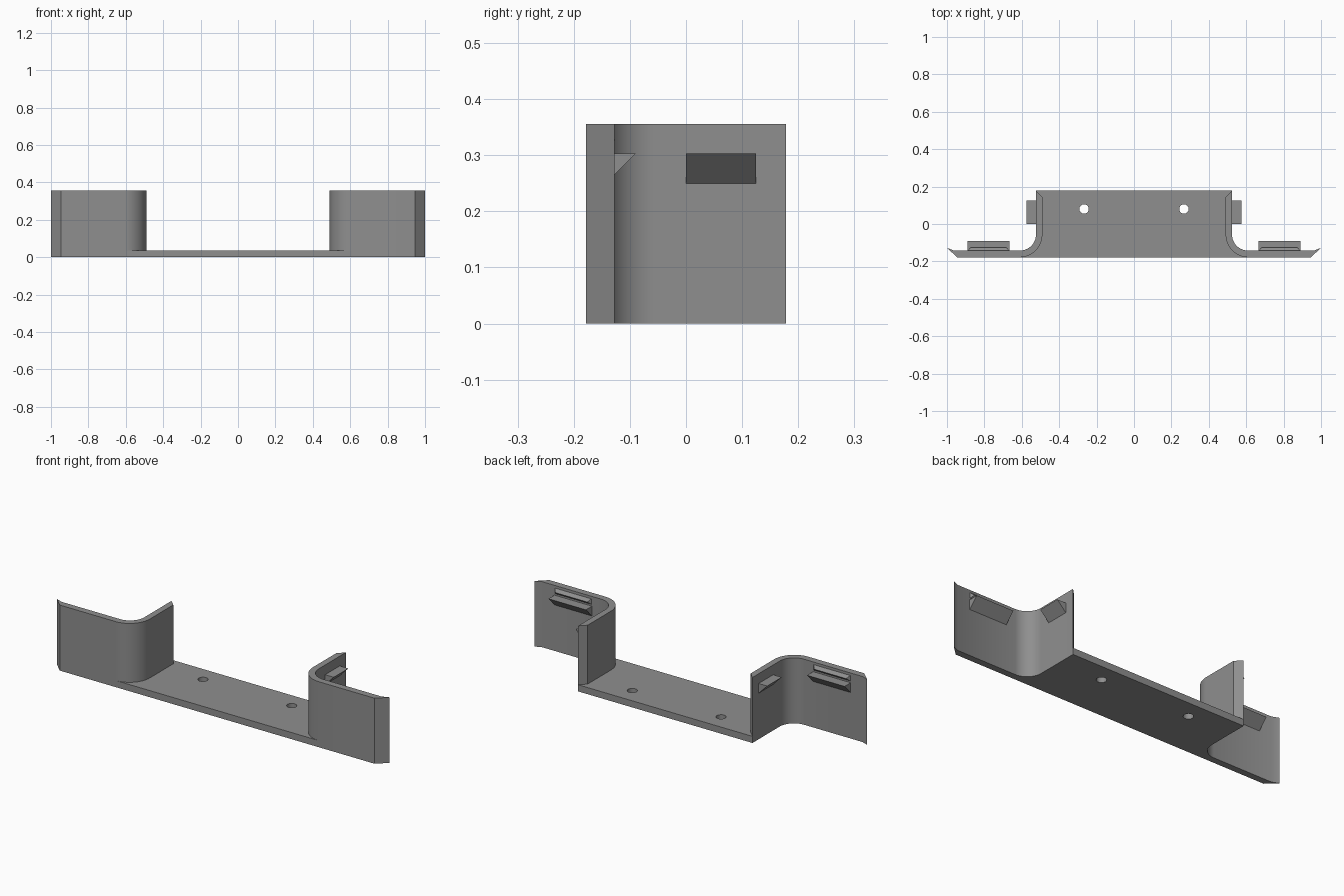
import bpy, bmesh
from math import sin, cos, pi, radians
from mathutils import Vector

cube = bpy.data.objects.get("Cube")
if cube:
    bpy.data.objects.remove(cube, do_unlink=True)

grey = bpy.data.materials.new("mid_grey")
grey.use_nodes = True
colour = (0.275, 0.275, 0.275, 1)
grey.diffuse_color = colour
grey.node_tree.nodes["Principled BSDF"].inputs["Base Color"].default_value = colour

HEIGHT, FLOOR = 0.356, 0.036
FRONT, BACK, FACE = -0.178, 0.178, -0.142   # FACE: rear side of the flange
INNER, OUTER = 0.49, 0.524                  # the two sides of the upright
CX, CY = 0.61, -0.056                       # centre of the bend


def prism(name, profile, start, end, place, taper=0, mirror=False):
    """Extrude a 2D profile; place(u, v, w) maps it into the model."""
    bm = bmesh.new()
    rings = [[bm.verts.new(place(u, v, w)) for u, v in profile] for w in (start, end)]
    if taper:   # pull in the last profile point for sloped ends
        for ring, way in zip(rings, (1, -1)):
            ring[-1].co.x += way * taper
    bm.faces.new(rings[0])
    bm.faces.new(rings[1][::-1])
    n = len(profile)
    for i in range(n):
        j = (i + 1) % n
        bm.faces.new((rings[0][i], rings[0][j], rings[1][j], rings[1][i]))
    bmesh.ops.recalc_face_normals(bm, faces=bm.faces)
    mesh = bpy.data.meshes.new(name)
    bm.to_mesh(mesh)
    bm.free()
    mesh.materials.append(grey)
    ob = bpy.data.objects.new(name, mesh)
    bpy.context.collection.objects.link(ob)
    bpy.context.view_layer.objects.active = ob
    bpy.ops.object.select_all(action='DESELECT')
    ob.select_set(True)
    bpy.ops.object.shade_smooth_by_angle(angle=radians(30))
    if mirror:
        mod = ob.modifiers.new("Mirror", 'MIRROR')
        mod.use_mirror_merge = False
    return ob


def bend(rx, ry, steps=16):
    """Quarter arc from the upright to the flange."""
    return [(CX - rx * cos(i / steps * pi / 2), CY - ry * sin(i / steps * pi / 2))
            for i in range(steps + 1)]


def upright(u, v, w):
    return Vector((u, v, w))


def along_x(u, v, w):
    return Vector((w, u, v))


def along_y(u, v, w):
    return Vector((u, w, v))


front_bend = bend(CX - INNER, CY - FRONT)
rear_bend = bend(CX - OUTER, CY - FACE)

# Bent end walls with a flared, pointed tip
wall = ([(OUTER, BACK), (INNER, 0.144)] + front_bend
        + [(0.946, FRONT), (1.0, -0.127), (0.963, FACE)] + rear_bend[::-1])
prism("end_walls", wall, 0, HEIGHT, upright, mirror=True)

# Floor plate that meets the walls
side = [(OUTER, BACK), (INNER, 0.144)] + front_bend
floor = prism("floor_plate", side + [(-x, y) for x, y in side[::-1]], 0, FLOOR, upright)

# Two screw holes
for x in (-0.267, 0.267):
    bpy.ops.mesh.primitive_cylinder_add(vertices=32, radius=0.025, depth=0.2,
                                        location=(x, 0.08, 0))
    cutter = bpy.context.object
    cutter.hide_render = True
    cut = floor.modifiers.new("Hole", 'BOOLEAN')
    cut.operation, cut.solver, cut.object = 'DIFFERENCE', 'EXACT', cutter
    bpy.context.view_layer.objects.active = floor
    bpy.ops.object.modifier_apply(modifier=cut.name)
    bpy.data.objects.remove(cutter, do_unlink=True)
while len(floor.data.materials) > 1:
    floor.data.materials.pop()

# Wedge-shaped catches: flat on top, sloping underneath
prism("side_catches", [(OUTER, 0.25), (OUTER, 0.303), (0.576, 0.303)],
      0, 0.125, along_y, mirror=True)
prism("flange_catches", [(FACE, 0.25), (FACE, 0.303), (-0.09, 0.303)],
      0.665, 0.89, along_x, mirror=True)

# Small tapered ridge over each flange catch
prism("flange_ridges", [(FACE, 0.312), (FACE, 0.342), (-0.126, 0.327)],
      0.668, 0.888, along_x, taper=0.014, mirror=True)
